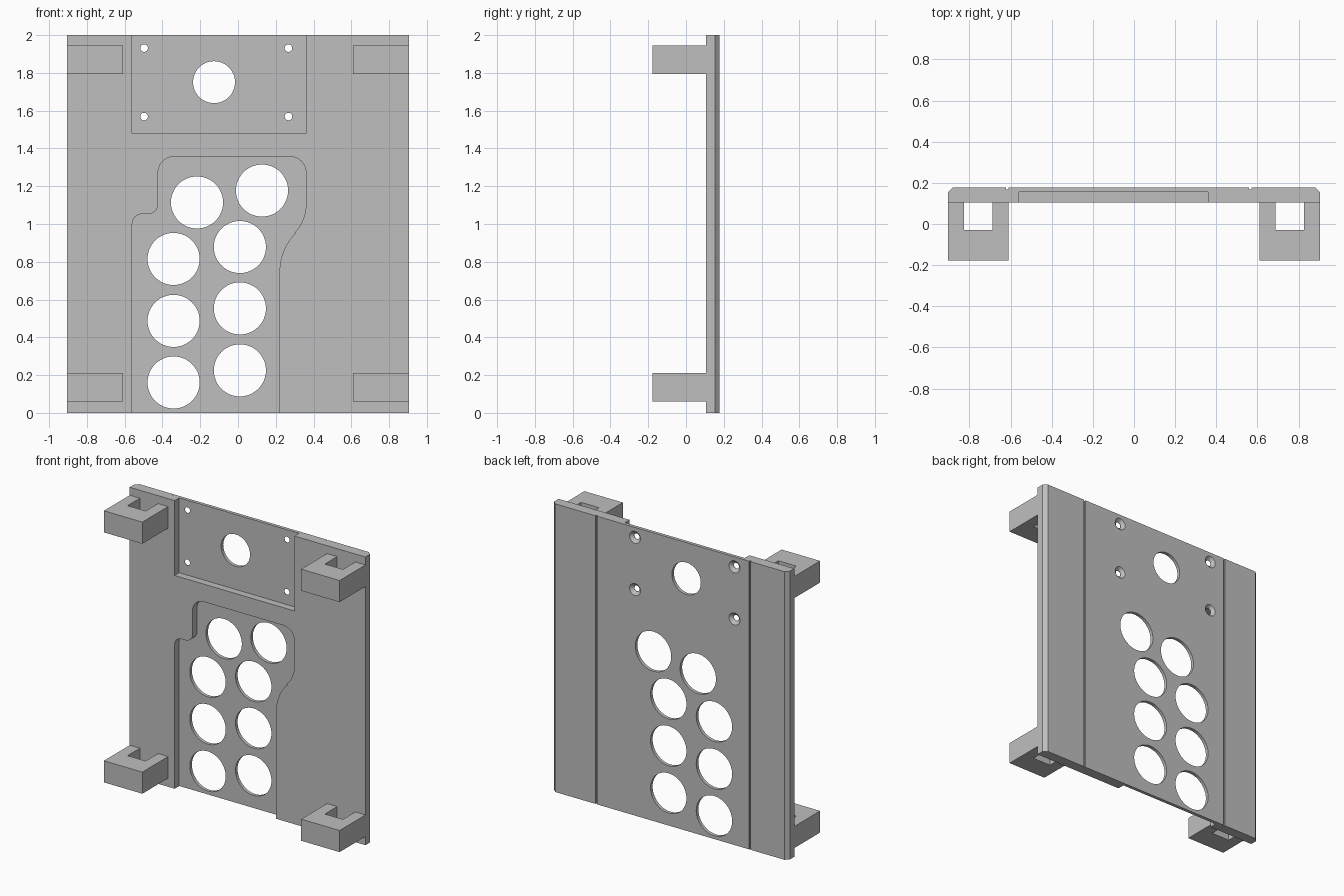
import bpy, bmesh
from math import sin, cos, pi, radians

old = bpy.data.objects.get("Cube")
if old:
    bpy.data.objects.remove(old)

GREY = bpy.data.materials.new("plain grey")
GREY.use_nodes = True
GREY.diffuse_color = (0.52, 0.52, 0.52, 1)
GREY.node_tree.nodes["Principled BSDF"].inputs["Base Color"].default_value = GREY.diffuse_color

HALF, FRONT, BACK, FLOOR = 0.905, 0.105, 0.178, 0.155


def to_object(name, bm):
    bmesh.ops.recalc_face_normals(bm, faces=bm.faces)
    mesh = bpy.data.meshes.new(name)
    bm.to_mesh(mesh)
    bm.free()
    mesh.materials.append(GREY)
    obj = bpy.data.objects.new(name, mesh)
    bpy.context.collection.objects.link(obj)
    return obj


def loft(bm, rings):
    """Closed solid through equally long rings of points."""
    rings = [[bm.verts.new(p) for p in ring] for ring in rings]
    n = len(rings[0])
    for a, b in zip(rings, rings[1:]):
        for i in range(n):
            j = (i + 1) % n
            bm.faces.new((a[i], a[j], b[j], b[i]))
    bm.faces.new(rings[0])
    bm.faces.new(rings[-1])


def upright(bm, pts, z0, z1):
    loft(bm, [[(x, y, z) for x, y in pts] for z in (z0, z1)])


def through(bm, pts, y0, y1):
    loft(bm, [[(x, y, z) for x, z in pts] for y in (y0, y1)])


def bore(bm, x, z, steps, n=48):
    """Round cutter along y; steps are (radius, y)."""
    loft(bm, [[(x + r * cos(2 * pi * i / n), y, z + r * sin(2 * pi * i / n))
               for i in range(n)] for r, y in steps])


def arc(cx, cz, r, a0, a1, n=10):
    return [(cx + r * cos(radians(a0 + (a1 - a0) * i / n)),
             cz + r * sin(radians(a0 + (a1 - a0) * i / n))) for i in range(n + 1)]


# Plate section with bevelled rear edges and two fine score grooves
section = [(-HALF, FRONT), (HALF, FRONT), (HALF, 0.153), (0.88, BACK)]
for gx in (0.565, -0.615):
    section += [(gx + 0.006, BACK), (gx + 0.006, 0.168), (gx - 0.006, 0.168), (gx - 0.006, BACK)]
section += [(-0.88, BACK), (-HALF, 0.153)]
bm = bmesh.new()
upright(bm, section, 0, 2)
plate = to_object("panel", bm)

# Pockets in the front: upper rectangle and lower contoured area
pockets = bmesh.new()
through(pockets, [(-0.56, 1.48), (0.36, 1.48), (0.36, 2.1), (-0.56, 2.1)], 0, FLOOR)
contour = [(-0.56, -0.1)]
contour += arc(-0.508, 1.001, 0.052, 180, 90)
contour += arc(-0.476, 1.106, 0.053, -90, 0)
contour += arc(-0.338, 1.272, 0.085, 180, 90)
contour += arc(0.275, 1.272, 0.085, 90, 0)
contour += arc(0.14, 1.106, 0.22, 0, -44)
contour += arc(0.515, 0.746, 0.295, 135, 180)
contour += [(0.22, -0.1)]
through(pockets, contour, 0, FLOOR)

# Large openings and countersunk screw holes
holes = bmesh.new()
for x, z in [(-0.341, 0.161), (-0.341, 0.487), (-0.341, 0.815), (-0.217, 1.114),
             (0.01, 0.225), (0.01, 0.553), (0.01, 0.878), (0.127, 1.177)]:
    bore(holes, x, z, [(0.138, 0), (0.138, 0.3)])
bore(holes, -0.127, 1.751, [(0.111, 0), (0.111, 0.3)])
for x in (-0.497, 0.267):
    for z in (1.569, 1.931):
        bore(holes, x, z, [(0.02, 0), (0.02, 0.158), (0.042, BACK), (0.042, 0.3)], 24)

for name, cutter_bm in (("pocket_cutter", pockets), ("hole_cutter", holes)):
    cutter = to_object(name, cutter_bm)
    cutter.hide_render = True
    mod = plate.modifiers.new(name, 'BOOLEAN')
    mod.operation, mod.solver, mod.object = 'DIFFERENCE', 'EXACT', cutter
    bpy.context.view_layer.objects.active = plate
    bpy.ops.object.modifier_apply(modifier=name)
    bpy.data.objects.remove(cutter)

bpy.ops.object.select_all(action='DESELECT')
plate.select_set(True)
bpy.context.view_layer.objects.active = plate
bpy.ops.object.shade_smooth_by_angle(angle=radians(20))

# Four U-shaped strap loops, open slot against the panel
loop = [(HALF, FRONT), (HALF, -BACK), (0.61, -BACK), (0.61, FRONT),
        (0.688, FRONT), (0.688, -0.03), (0.827, -0.03), (0.827, FRONT)]
for side, s in (("left", 1), ("right", -1)):
    for level, z in (("lower", 0.06), ("upper", 1.795)):
        bm = bmesh.new()
        upright(bm, [(s * x, y) for x, y in loop], z, z + 0.15)
        to_object(f"{level}_{side}_strap_loop", bm)
